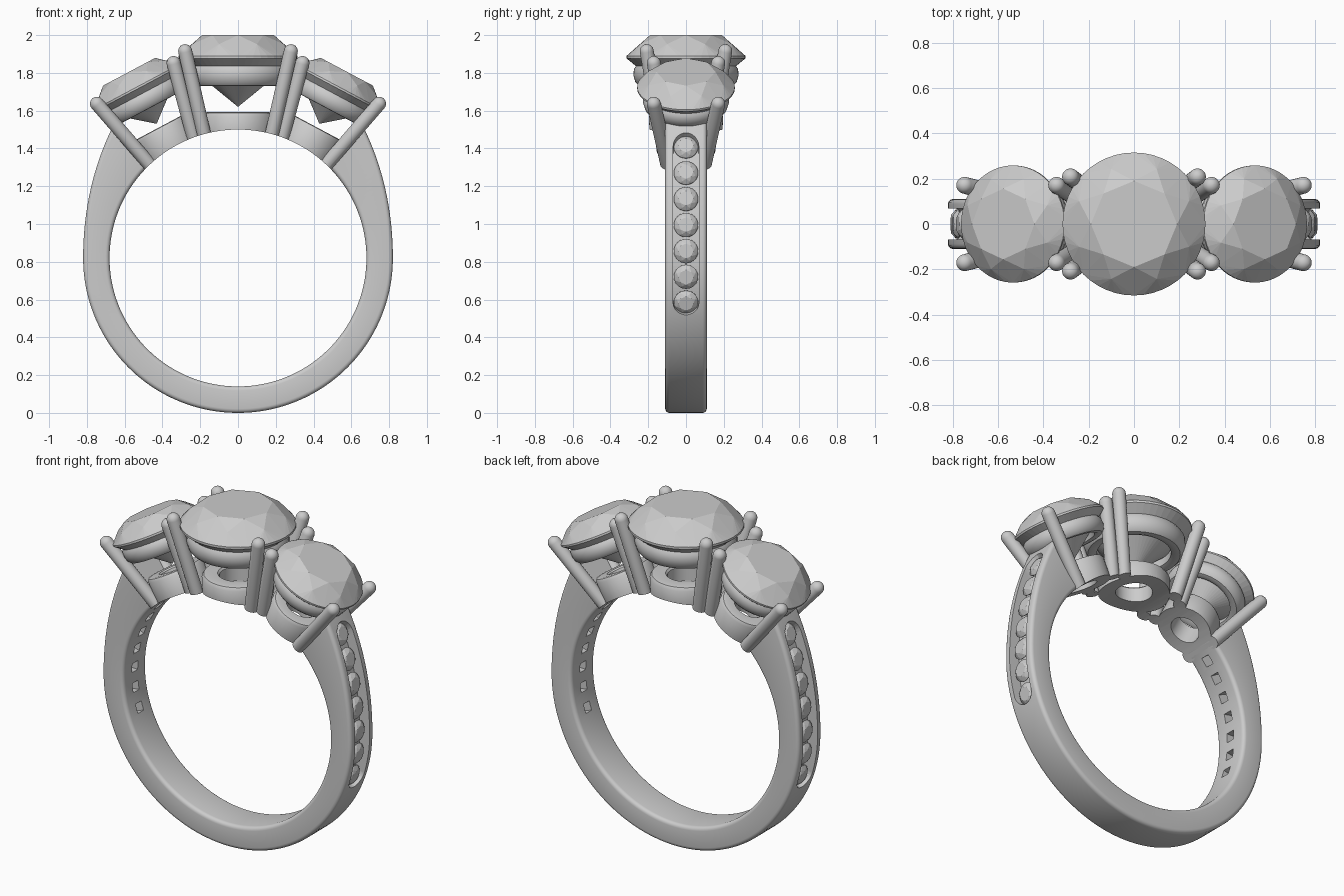
import bpy, bmesh
from math import sin, cos, pi, radians, sqrt, atan2
from mathutils import Matrix, Vector

if "Cube" in bpy.data.objects:
    bpy.data.objects.remove(bpy.data.objects["Cube"])

CZ, RI = 0.82, 0.68            # finger hole centre height and radius


def finish(bm, name, smooth=True):
    bmesh.ops.remove_doubles(bm, verts=bm.verts, dist=1e-5)
    bmesh.ops.recalc_face_normals(bm, faces=bm.faces)
    me = bpy.data.meshes.new(name)
    bm.to_mesh(me)
    bm.free()
    ob = bpy.data.objects.new(name, me)
    bpy.context.collection.objects.link(ob)
    if smooth:
        shade(ob)
    return ob


def shade(ob):
    bpy.ops.object.select_all(action='DESELECT')
    ob.select_set(True)
    bpy.context.view_layer.objects.active = ob
    bpy.ops.object.shade_smooth_by_angle(angle=radians(35))


def loft(bm, rings, wrap=False):
    """Skin a list of closed point rings; cap the ends unless wrapped."""
    vs = [[bm.verts.new(p) for p in r] for r in rings]
    n = len(vs[0])
    for i in range(len(vs) - (0 if wrap else 1)):
        a, b = vs[i], vs[(i + 1) % len(vs)]
        for j in range(n):
            k = (j + 1) % n
            bm.faces.new((a[j], a[k], b[k], b[j]))
    if not wrap:
        bm.faces.new(vs[0])
        bm.faces.new(vs[-1])


def lathe(name, profile, mat, n, wrap=False):
    bm = bmesh.new()
    loft(bm, [[mat @ Vector((r * cos(2 * pi * j / n), r * sin(2 * pi * j / n), z))
               for j in range(n)] for r, z in profile], wrap)
    return finish(bm, name)


def cut(ob, cutter):
    m = ob.modifiers.new("cut", 'BOOLEAN')
    m.operation, m.solver, m.object = 'DIFFERENCE', 'EXACT', cutter
    bpy.context.view_layer.objects.active = ob
    bpy.ops.object.modifier_apply(modifier=m.name)
    shade(ob)


def r_out(th):                 # outer radius swells towards the shoulders
    return 0.82 + 0.215 * max(th, 0) ** 2


def polar(r, t, y):            # t is measured from the bottom of the ring
    return Vector((r * sin(t), y, CZ - r * cos(t)))


# Shank: rounded rectangle swept round the finger hole
def section(t):
    lo, hi, w, c = RI, r_out(abs(t) - pi / 2), 0.11, 0.022
    pts = []
    for sy, sr, a0 in ((1, 1, 0), (-1, 1, 90), (-1, -1, 180), (1, -1, 270)):
        for k in range(5):
            a = radians(a0 + 22.5 * k)
            y = sy * (w - c) + c * cos(a)
            r = (hi - c if sr > 0 else lo + c) + c * sin(a)
            pts.append(polar(r, t, y))
    return pts


bm = bmesh.new()
loft(bm, [section(radians(138) * (i / 70 - 1)) for i in range(141)])
shank = finish(bm, "shank")

# Stone positions along each shoulder
stones = []
for i in range(7):
    z, th = 0.575 + 0.141 * i, 0.0
    for _ in range(12):
        s = (z - CZ) / r_out(th)
        th = atan2(s, sqrt(1 - s * s))
    stones.append(th)

# Channel cutter with rounded ends
bm = bmesh.new()
t0, t1, N = radians(-21.5), radians(44.3), 48
for side in (1, -1):
    rings = []
    for i in range(N + 1):
        th = t0 + (t1 - t0) * (1 - cos(pi * i / N)) / 2
        d = min(th - t0, t1 - th) * 0.85
        w = 0.068 * sqrt(max(0.02, 1 - max(0, 1 - d / 0.068) ** 2))
        r, t = r_out(th), side * (th + pi / 2)
        rings.append([polar(r - 0.065, t, -w), polar(r + 0.05, t, -w),
                      polar(r + 0.05, t, w), polar(r - 0.065, t, w)])
    loft(bm, rings)
channel = finish(bm, "channel_cutter", False)

# Square azure holes behind each stone
bm = bmesh.new()
for side in (1, -1):
    for th in stones:
        lo, hi, a = 0.62, r_out(th) - 0.04, 0.027
        t = side * (th + pi / 2)
        c = (lo + hi) / 2
        m = (Matrix.Translation(polar(c, t, 0)) @ Matrix.Rotation(pi - t, 4, 'Y')
             @ Matrix.Diagonal((2 * a, 2 * a, hi - lo, 1)))
        bmesh.ops.create_cube(bm, size=1, matrix=m)
holes = finish(bm, "hole_cutter", False)
finger = lathe("finger_cutter", [(RI, -1), (RI, 1)],
               Matrix.Translation((0, 0, CZ)) @ Matrix.Rotation(pi / 2, 4, 'X'), 128)
cut(shank, channel)
cut(shank, holes)


# Brilliant-cut gem: convex hull of table, crown, girdle, pavilion and culet
def gem(name, mat, n=48):
    bm = bmesh.new()
    for r, z, k, off in ((0.19, 0.16, 8, 0), (0.262, 0.112, 8, 0.5), (0.315, 0.05, n, 0),
                         (0.315, 0.037, n, 0), (0.11, -0.122, 8, 0.5)):
        for j in range(k):
            a = 2 * pi * (j + off) / k
            bm.verts.new(mat @ Vector((r * cos(a), r * sin(a), z)))
    bm.verts.new(mat @ Vector((0, 0, -0.22)))
    bmesh.ops.convex_hull(bm, input=bm.verts)
    bmesh.ops.dissolve_limit(bm, angle_limit=radians(1), verts=bm.verts, edges=bm.edges)
    return finish(bm, name, False)


# Small channel stones
for side, label in ((1, "right"), (-1, "left")):
    for i, th in enumerate(stones):
        lean = atan2(0.43 * max(th, 0), r_out(th))
        p = polar(r_out(th), side * (th + pi / 2), 0)
        m = (Matrix.Translation(p) @ Matrix.Rotation(side * (pi / 2 - th + lean), 4, 'Y')
             @ Matrix.Scale(0.205, 4) @ Matrix.Translation((0, 0, -0.22)))
        gem(f"channel_stone_{label}_{i + 1}", m, 24)


# Head: gem, seat ring, base ring and four prongs
def head(label, x, z, tilt, s):
    m = (Matrix.Translation((x, 0, z)) @ Matrix.Rotation(radians(tilt), 4, 'Y')
         @ Matrix.Scale(s, 4))
    gem(label + "_gem", m)
    seat = [(0.2, -0.1), (0.225, -0.11), (0.25, -0.108), (0.268, -0.09), (0.278, -0.055),
            (0.276, -0.02), (0.262, 0.0), (0.24, 0.0), (0.2, -0.05)]
    lathe(label + "_seat_ring", seat, m, 64, True)
    base = [(0.1, -0.46), (0.19, -0.46), (0.196, -0.27), (0.185, -0.252),
            (0.165, -0.248), (0.11, -0.25), (0.1, -0.26)]
    cut(lathe(label + "_base_ring", base, m, 64, True), finger)
    for i, (sx, sy) in enumerate(((1, 1), (1, -1), (-1, 1), (-1, -1))):
        top = m @ Vector((sx * 0.28, sy * 0.208, 0.075))
        bot = m @ Vector((sx * 0.153, sy * 0.112, -0.48))
        d = bot - top
        pm = Matrix.Translation(top) @ d.to_track_quat('Z', 'Y').to_matrix().to_4x4()
        R = 0.037
        prof = [(R * sin(a), -R * cos(a)) for a in (pi / 2 * k / 6 for k in range(7))]
        prof[0] = (0.001, -R)
        cut(lathe(f"{label}_prong_{i + 1}", prof + [(R, d.length)], pm, 24), finger)


head("centre", 0, 1.84, 0, 1.0)
head("right", 0.515, 1.69, 28, 0.82)
head("left", -0.515, 1.69, -28, 0.82)

for c in (channel, holes, finger):
    bpy.data.objects.remove(c, do_unlink=True)
